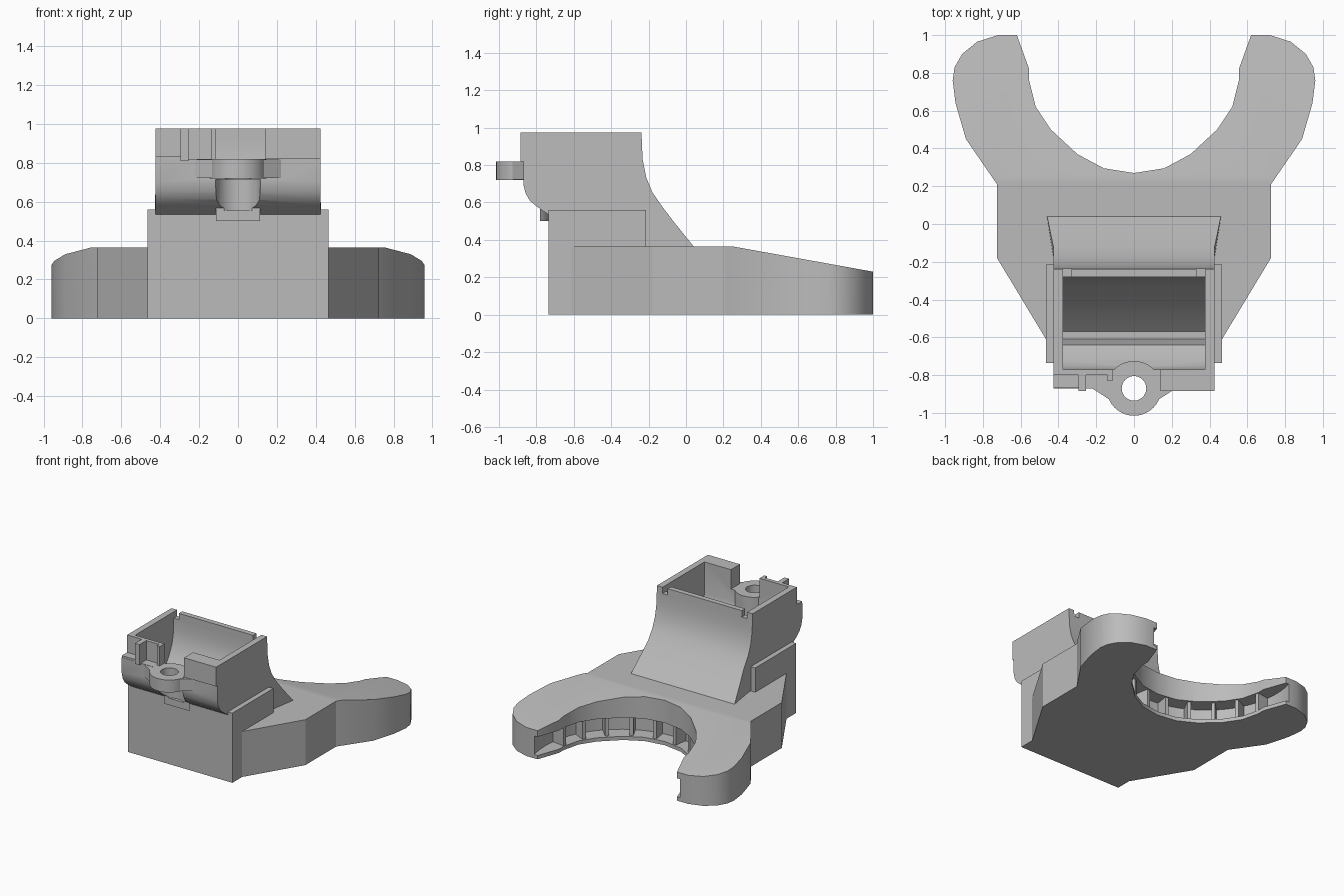
import bpy, bmesh, math
from mathutils import Matrix, Vector

if "Cube" in bpy.data.objects:
    bpy.data.objects.remove(bpy.data.objects["Cube"])

grey = bpy.data.materials.new("plain grey")
grey.use_nodes = True
COLOR = (0.5, 0.5, 0.5, 1)
grey.diffuse_color = COLOR
grey.node_tree.nodes["Principled BSDF"].inputs["Base Color"].default_value = COLOR


def prism(name, pts, lo, hi, axis="z"):
    """Extrude a profile along z (points are x, y) or along x (points are y, z)."""
    bm = bmesh.new()
    place = (lambda p, t: (p[0], p[1], t)) if axis == "z" else (lambda p, t: (t, p[0], p[1]))
    face = bm.faces.new([bm.verts.new(place(p, lo)) for p in pts])
    side = bmesh.ops.extrude_face_region(bm, geom=[face])["geom"]
    shift = Vector(place((0, 0), hi - lo))
    bmesh.ops.translate(bm, vec=shift, verts=[v for v in side if isinstance(v, bmesh.types.BMVert)])
    bmesh.ops.recalc_face_normals(bm, faces=bm.faces)
    mesh = bpy.data.meshes.new(name)
    bm.to_mesh(mesh)
    bm.free()
    mesh.materials.append(grey)
    ob = bpy.data.objects.new(name, mesh)
    bpy.context.collection.objects.link(ob)
    return ob


def box(name, x0, x1, y0, y1, z0, z1):
    return prism(name, [(x0, y0), (x1, y0), (x1, y1), (x0, y1)], z0, z1)


def disc(name, y, r, z0, z1, n=40):
    ring = [(r * math.cos(math.tau * i / n), y + r * math.sin(math.tau * i / n)) for i in range(n)]
    return prism(name, ring, z0, z1)


def combine(target, tool, operation="DIFFERENCE"):
    mod = target.modifiers.new("combine", "BOOLEAN")
    mod.operation, mod.solver, mod.object = operation, "EXACT", tool
    bpy.context.view_layer.objects.active = target
    bpy.ops.object.modifier_apply(modifier=mod.name)
    bpy.data.objects.remove(tool)


def smooth(ob, angle=25):
    bpy.ops.object.select_all(action="DESELECT")
    ob.select_set(True)
    bpy.context.view_layer.objects.active = ob
    bpy.ops.object.shade_smooth_by_angle(angle=math.radians(angle))


# Forked base with a top that slopes down toward the arm tips
half = [(0.46, -0.62), (0.725, -0.18), (0.725, 0.21), (0.89, 0.45), (0.945, 0.64), (0.96, 0.76),
        (0.95, 0.83), (0.91, 0.9), (0.83, 0.965), (0.72, 1), (0.62, 1), (0.555, 0.82),
        (0.555, 0.76), (0.52, 0.62), (0.44, 0.5), (0.3, 0.37), (0.16, 0.295)]
outline = half + [(0, 0.27)] + [(-x, y) for x, y in reversed(half)]
base = prism("forked_base", outline, 0, 0.365)
combine(base, prism("slope", [(0.25, 0.365), (1.1, 0.212), (1.1, 0.6), (0.25, 0.6)], -1.2, 1.2, "x"))

# Slot around the inside of the fork, divided by radial ribs
HUB = 0.83
combine(base, disc("slot", HUB, 0.67, 0.03, 0.18, 64))
smooth(base)
for i in range(10):
    rib = box(f"slot_rib_{i + 1}", 0.565, 0.69, -0.014, 0.014, 0.02, 0.19)
    turn = Matrix.Rotation(math.radians(-9 - 18 * i), 4, "Z")
    rib.data.transform(Matrix.Translation((0, HUB, 0)) @ turn)

# Front block and its low side walls
prism("front_block", [(-0.735, 0), (-0.735, 0.54), (-0.6, 0.34), (-0.3, 0.34), (-0.3, 0)], -0.46, 0.46, "x")
for side, s in (("left", 1), ("right", -1)):
    x0, x1 = sorted((s * 0.425, s * 0.465))
    box(f"{side}_side_wall", x0, x1, -0.735, -0.215, 0, 0.56)

# Hopper body with a curved back and a rounded front underside
back = [(0.045, 0.36), (-0.06, 0.49), (-0.125, 0.575), (-0.18, 0.655), (-0.213, 0.735),
        (-0.232, 0.83), (-0.238, 0.975)]
front = [(-0.885, 0.975), (-0.885, 0.82), (-0.87, 0.82), (-0.87, 0.7), (-0.858, 0.65),
         (-0.835, 0.61), (-0.8, 0.58), (-0.735, 0.535), (-0.735, 0.3), (-0.2, 0.3)]
hopper = prism("hopper", back + front, -0.425, 0.425, "x")
for v in hopper.data.vertices:
    # Flare the foot of the curved back
    if v.co.y > -0.15 and v.co.z < 0.6:
        v.co.x *= 1 + 0.085 * (0.58 - v.co.z) / 0.22

# Chute cavity
chute = [(-0.28, 1.1), (-0.28, 0.83), (-0.3, 0.73), (-0.34, 0.645), (-0.4, 0.56), (-0.48, 0.46),
         (-0.57, 0.37), (-0.61, 0.37), (-0.64, 0.54), (-0.72, 0.61), (-0.755, 0.66), (-0.77, 0.72),
         (-0.77, 1.1)]
combine(hopper, prism("cavity", chute, -0.375, 0.375, "x"))

# Ledge, front opening and notches at the rear corners of the rim
combine(hopper, box("ledge", -0.6, 0.14, -1, -0.8, 0.82, 1.1))
combine(hopper, box("opening", -0.13, 0.14, -0.9, -0.7, 0.82, 1.1))
for s in (1, -1):
    x0, x1 = sorted((s * 0.33, s * 0.375))
    combine(hopper, box("notch", x0, x1, -0.3, -0.2, 0.925, 1.1))

# Screw boss with a pointed mounting ear
combine(hopper, disc("boss", -0.87, 0.145, 0.72, 0.82), "UNION")
ear = [(-0.23, -0.865), (-0.09, -0.955), (-0.04, -0.99), (0, -1), (0.04, -0.99), (0.09, -0.955),
       (0.23, -0.865), (0.23, -0.8), (-0.23, -0.8)]
combine(hopper, prism("ear", ear, 0.722, 0.818), "UNION")
backing = disc("backing", -0.87, 0.145, 0.5, 0.75)
combine(backing, box("trim", -1, 1, -2, -0.78, 0, 1))
combine(hopper, backing, "UNION")
combine(hopper, disc("groove", -0.87, 0.115, 0.555, 0.715))
combine(hopper, disc("screw_hole", -0.87, 0.065, 0.6, 1))
smooth(hopper)

# Upright tabs standing on the ledge
box("outer_tab", -0.295, -0.255, -0.885, -0.79, 0.81, 0.975)
box("inner_tab", -0.14, -0.115, -0.83, -0.77, 0.81, 0.975)
box("ledge_rail", -0.425, -0.295, -0.868, -0.8, 0.81, 0.835)
